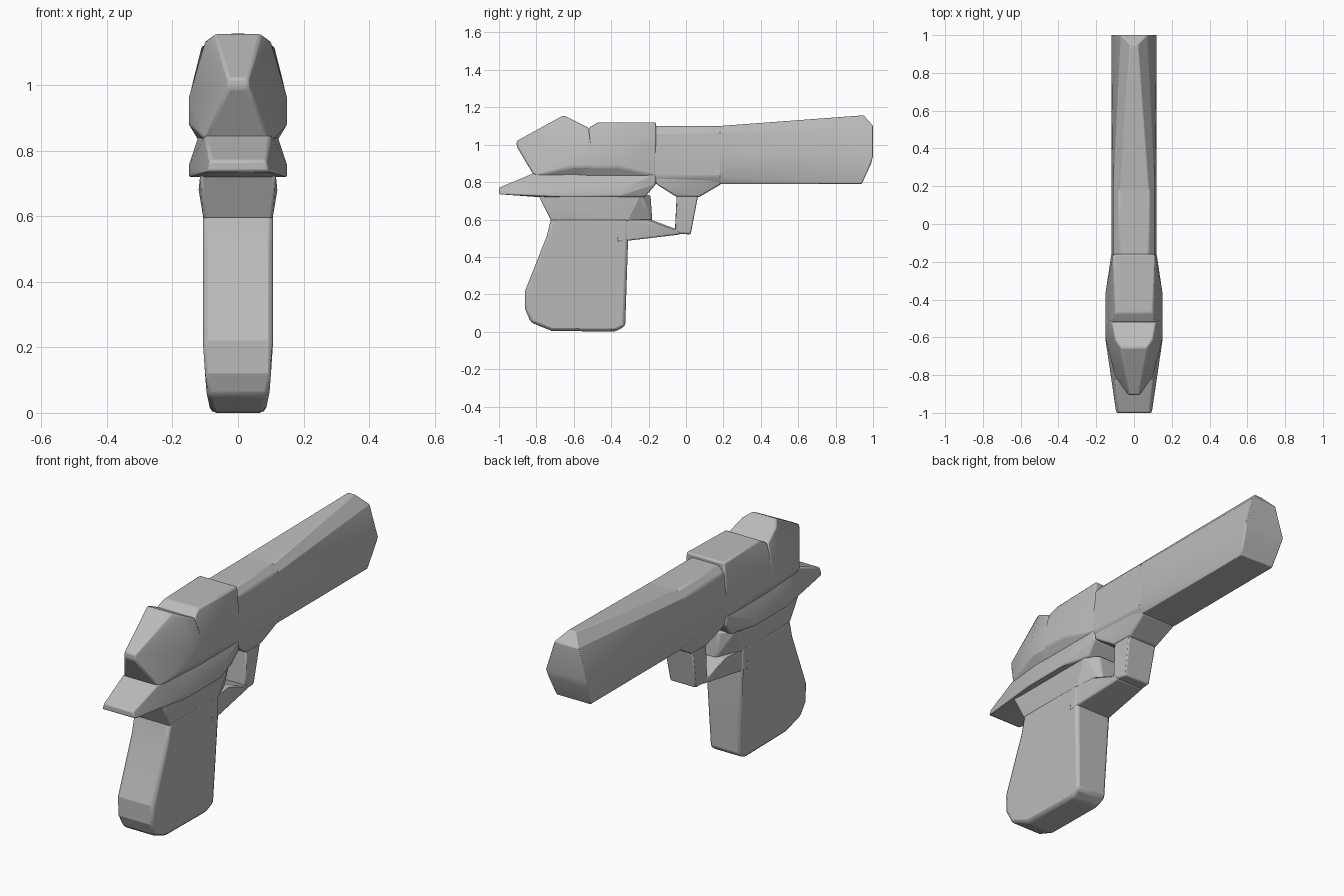
import bpy, bmesh, math

cube = bpy.data.objects.get("Cube")
if cube:
    bpy.data.objects.remove(cube, do_unlink=True)

grey = bpy.data.materials.new("mid_grey")
grey.use_nodes = True
grey.diffuse_color = (0.5, 0.5, 0.5, 1)
grey.node_tree.nodes["Principled BSDF"].inputs["Base Color"].default_value = (0.5, 0.5, 0.5, 1)


def finish(name, bm, bevel):
    """Turn a bmesh into a softly bevelled object."""
    bmesh.ops.recalc_face_normals(bm, faces=bm.faces)
    mesh = bpy.data.meshes.new(name)
    bm.to_mesh(mesh)
    bm.free()
    mesh.materials.append(grey)
    obj = bpy.data.objects.new(name, mesh)
    bpy.context.collection.objects.link(obj)
    if bevel:
        mod = obj.modifiers.new("soft_edges", "BEVEL")
        mod.width = bevel
        mod.segments = 2
        mod.limit_method = "ANGLE"
        mod.angle_limit = math.radians(25)
    bpy.ops.object.select_all(action="DESELECT")
    obj.select_set(True)
    bpy.context.view_layer.objects.active = obj
    bpy.ops.object.shade_smooth_by_angle(angle=math.radians(20))
    return obj


def hull(name, points, bevel=0.008):
    """Faceted solid around points (half width, y, z), mirrored in x."""
    bm = bmesh.new()
    for x, y, z in points:
        for side in (-1, 1):
            bm.verts.new((side * x, y, z))
    res = bmesh.ops.convex_hull(bm, input=bm.verts)
    loose = [v for v in bm.verts if not v.link_faces]
    bmesh.ops.delete(bm, geom=loose, context="VERTS")
    bmesh.ops.dissolve_limit(bm, angle_limit=math.radians(2), verts=bm.verts, edges=bm.edges)
    return finish(name, bm, bevel)


def slab(name, profile, width, bevel):
    """Side profile (y, z) extruded across x; width is a function of z."""
    bm = bmesh.new()
    rings = [[bm.verts.new((s * width(z), y, z)) for y, z in profile] for s in (-1, 1)]
    for ring in rings:
        bm.faces.new(ring)
    n = len(profile)
    for i in range(n):
        j = (i + 1) % n
        bm.faces.new((rings[0][i], rings[0][j], rings[1][j], rings[1][i]))
    return finish(name, bm, bevel)


# Barrel: rear sleeve with rounded shoulders, then the tapering front
sleeve = [(0.08, 1.10), (0.11, 1.065), (0.12, 0.95), (0.12, 0.83), (0.10, 0.79)]
hull("barrel_sleeve", [(x, y, z) for y in (-0.2, 0.19) for x, z in sleeve])
hull("barrel_front", [(x, 0.18, z) for x, z in sleeve] + [
    (0.02, 0.95, 1.157), (0.07, 1.0, 1.10), (0.12, 1.0, 0.94),
    (0.11, 0.99, 0.90), (0.10, 0.94, 0.79)])

# Receiver block with flat top
hull("receiver", [
    (0.10, -0.47, 1.12), (0.11, -0.16, 1.12), (0.12, -0.16, 1.0), (0.12, -0.16, 0.83),
    (0.11, -0.52, 1.09), (0.15, -0.36, 0.95), (0.15, -0.36, 0.88), (0.15, -0.54, 0.96),
    (0.15, -0.54, 0.88), (0.12, -0.54, 0.83)])

# Rear hammer housing: humped on top, drawn out to a blunt point
hull("hammer_housing", [
    (0.07, -0.655, 1.157), (0.10, -0.61, 1.135), (0.115, -0.52, 1.09),
    (0.15, -0.61, 0.96), (0.15, -0.61, 0.88), (0.15, -0.50, 0.96), (0.15, -0.50, 0.88),
    (0.03, -0.905, 1.02), (0.03, -0.905, 0.99), (0.10, -0.81, 0.83), (0.12, -0.50, 0.83)])

# Flared tang under the receiver
hull("tang", [
    (0.085, -1.0, 0.77), (0.095, -1.0, 0.735), (0.10, -0.82, 0.845), (0.12, -0.6, 0.845),
    (0.12, -0.16, 0.845), (0.12, -0.16, 0.79), (0.15, -0.62, 0.755), (0.15, -0.62, 0.72),
    (0.15, -0.36, 0.755), (0.15, -0.36, 0.72), (0.10, -0.79, 0.72), (0.11, -0.22, 0.72)])

# Neck joining the grip to the tang
hull("neck", [
    (0.115, -0.79, 0.73), (0.115, -0.24, 0.73), (0.12, -0.70, 0.68), (0.105, -0.72, 0.59),
    (0.105, -0.31, 0.59), (0.06, -0.19, 0.73), (0.05, -0.18, 0.59)])

# Grip, narrowing at the foot
slab("grip", [
    (-0.72, 0.61), (-0.745, 0.51), (-0.86, 0.22), (-0.86, 0.12), (-0.83, 0.05),
    (-0.72, 0.005), (-0.38, 0.0), (-0.325, 0.03), (-0.31, 0.48), (-0.31, 0.61)],
    lambda z: 0.107 - 0.25 * max(0.0, 0.1 - z), 0.016)

# Trigger guard: mount, upright post and pointed arm back to the grip
hull("guard_mount", [
    (0.115, -0.17, 0.83), (0.115, -0.16, 0.79), (0.085, -0.05, 0.72),
    (0.085, 0.07, 0.72), (0.10, 0.19, 0.79), (0.11, 0.19, 0.82)])
hull("guard_post", [
    (0.085, -0.05, 0.73), (0.085, 0.065, 0.73), (0.085, -0.06, 0.525), (0.075, 0.025, 0.52)])
hull("guard_arm", [
    (0.107, -0.36, 0.60), (0.09, -0.19, 0.60), (0.107, -0.37, 0.48),
    (0.085, -0.03, 0.54), (0.08, -0.03, 0.52)])
